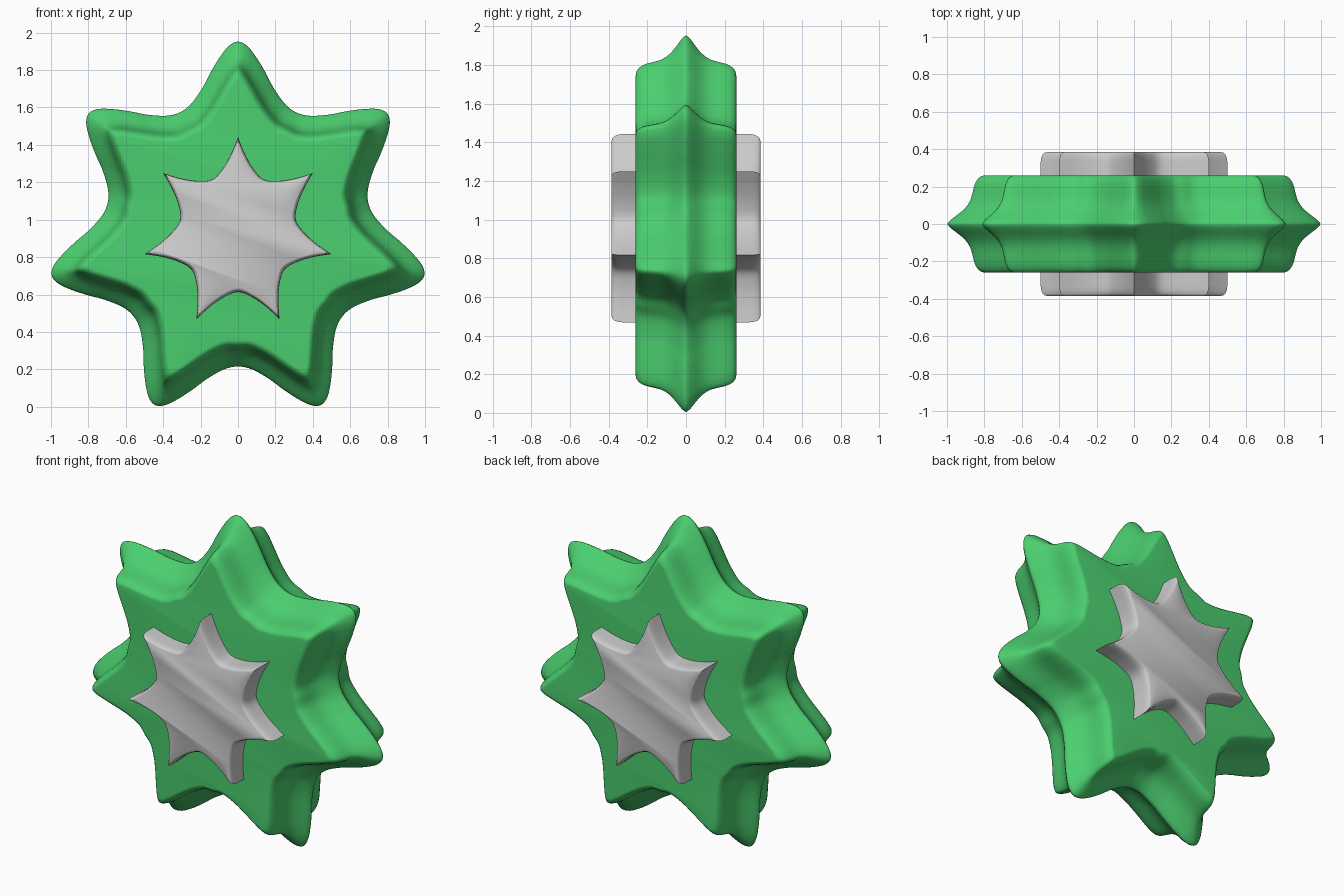
import bpy, bmesh, math
from mathutils import Vector

if "Cube" in bpy.data.objects:
    bpy.data.objects.remove(bpy.data.objects["Cube"])

ARMS, CZ = 7, 0.93
HALF = math.pi / ARMS


def valley(r):
    return (r * math.sin(HALF), r * math.cos(HALF))


def star(half_arm, sharp, steps=5):
    """Closed star outline from one half arm (tip to valley), (x, z) about the centre."""
    gap = [Vector(p) for p in half_arm]
    # mirror the half arm across the valley direction to reach the next tip
    d = Vector(valley(1))
    gap += [2 * d * p.dot(d) - p for p in reversed(gap[:-1])]
    # neighbours past both tips: mirrored for round tips, repeated for sharp ones
    c, s = math.cos(2 * HALF), math.sin(2 * HALF)
    before = gap[0] if sharp else Vector((-gap[1].x, gap[1].y))
    after = gap[-1] if sharp else Vector((gap[1].x * c + gap[1].y * s, gap[1].y * c - gap[1].x * s))
    p = [before] + gap + [after]
    curve = []
    for i in range(1, len(p) - 2):
        a, b, e, f = p[i - 1:i + 3]
        for k in range(steps):
            t = k / steps
            curve.append(0.5 * (2 * b + (e - a) * t + (2 * a - 5 * b + 4 * e - f) * t * t
                                + (3 * b - a - 3 * e + f) * t ** 3))
    out = []
    for n in range(ARMS):
        c, s = math.cos(2 * HALF * n), math.sin(2 * HALF * n)
        out += [Vector((q.x * c + q.y * s, q.y * c - q.x * s)) for q in curve]
    return out


def loft(name, rings, angle):
    """Skin rings of (y, outline) and cap both ends."""
    bm = bmesh.new()
    loops = [[bm.verts.new((q.x, y, q.y + CZ)) for q in o] for y, o in rings]
    for a, b in zip(loops, loops[1:]):
        for i in range(len(a)):
            j = (i + 1) % len(a)
            bm.faces.new((a[i], a[j], b[j], b[i]))
    bm.faces.new(loops[0])
    bm.faces.new(loops[-1])
    bmesh.ops.recalc_face_normals(bm, faces=bm.faces)
    me = bpy.data.meshes.new(name)
    bm.to_mesh(me)
    bm.free()
    ob = bpy.data.objects.new(name, me)
    bpy.context.collection.objects.link(ob)
    bpy.ops.object.select_all(action='DESELECT')
    ob.select_set(True)
    bpy.context.view_layer.objects.active = ob
    bpy.ops.object.shade_smooth_by_angle(angle=math.radians(angle))
    return ob


def both_sides(profile):
    return [(-y, w) for y, w in reversed(profile) if y > 0] + profile


# green star body: outline at the middle ridge blends into a smaller one at the faces
outer = star([(0, 1.022), (0.05, 0.998), (0.1, 0.935), (0.148, 0.855), (0.19, 0.775),
              (0.25, 0.69), valley(0.715)], False)
inner = star([(0, 0.88), (0.035, 0.853), (0.075, 0.79), (0.115, 0.72), (0.155, 0.655),
              (0.21, 0.59), valley(0.62)], False)
profile = [(0, 0), (0.01, 0.04), (0.025, 0.15), (0.05, 0.39), (0.075, 0.61), (0.1, 0.77),
           (0.13, 0.89), (0.165, 0.96), (0.2, 1.02), (0.225, 1.09), (0.243, 1.18),
           (0.254, 1.28), (0.259, 1.38), (0.26, 1.46)]
body = loft("star_body", [(y, [a.lerp(b, 1) + (b - a) * (w - 1) for a, b in zip(outer, inner)])
                          for y, w in both_sides(profile)], 60)
green = bpy.data.materials.new("green")
green.diffuse_color = (0.07, 0.62, 0.16, 1)
green.use_nodes = True
green.node_tree.nodes["Principled BSDF"].inputs["Base Color"].default_value = green.diffuse_color
body.data.materials.append(green)

# grey star core passing through the body, with softened rims
core = star([(0, 0.512), (0.035, 0.425), (0.08, 0.345), valley(0.317)], True)
rim = [(0, 1), (0.33, 1), (0.352, 0.994), (0.37, 0.98), (0.381, 0.958), (0.385, 0.93)]
loft("star_core", [(y, [q * s for q in core]) for y, s in both_sides(rim)], 40)
